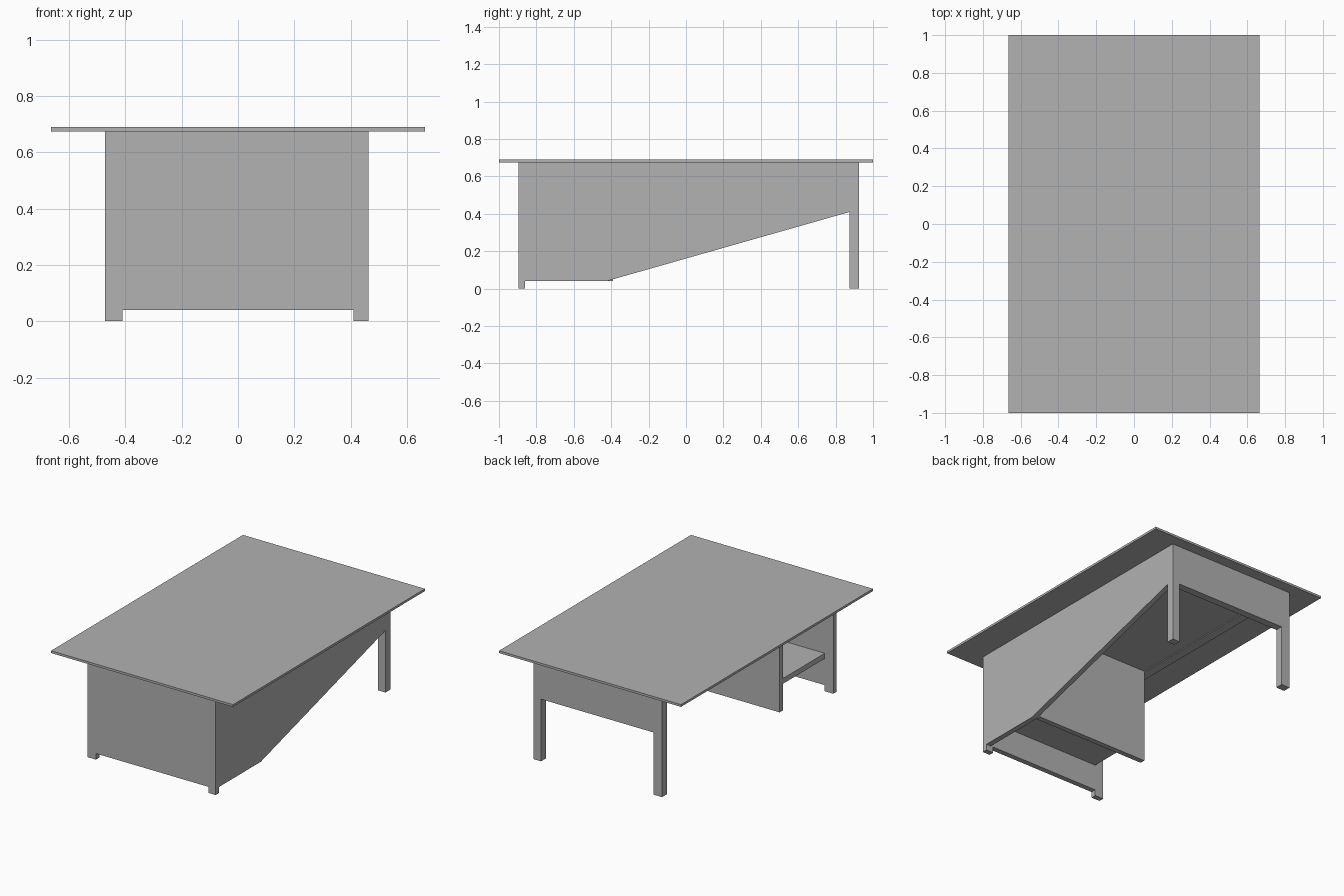
import bpy
import bmesh
from mathutils import Vector

cube = bpy.data.objects.get("Cube")
if cube:
    bpy.data.objects.remove(cube, do_unlink=True)

GREY = (0.445, 0.445, 0.445, 1)
grey = bpy.data.materials.new("plain_grey")
grey.use_nodes = True
grey.diffuse_color = GREY
grey.node_tree.nodes["Principled BSDF"].inputs["Base Color"].default_value = GREY


def board(name, profile, axis, start, end):
    """Extrude a flat outline along x, y or z; the outline uses the other two axes in order."""
    bm = bmesh.new()
    verts = []
    for a, b in profile:
        co = [a, b]
        co.insert("xyz".index(axis), start)
        verts.append(bm.verts.new(co))
    face = bm.faces.new(verts)
    grown = bmesh.ops.extrude_face_region(bm, geom=[face])["geom"]
    shift = Vector([end - start if c == axis else 0 for c in "xyz"])
    bmesh.ops.translate(bm, vec=shift, verts=[g for g in grown if isinstance(g, bmesh.types.BMVert)])
    bmesh.ops.recalc_face_normals(bm, faces=bm.faces)
    mesh = bpy.data.meshes.new(name)
    bm.to_mesh(mesh)
    bm.free()
    mesh.materials.append(grey)
    obj = bpy.data.objects.new(name, mesh)
    bpy.context.collection.objects.link(obj)
    return obj


def rect(a0, a1, b0, b1):
    return [(a0, b0), (a1, b0), (a1, b1), (a0, b1)]


def footed(notch):
    """Outline in x and z of an upright board with a foot at each end."""
    return [(RIGHT, 0), (-INNER, 0), (-INNER, notch), (INNER, notch),
            (INNER, 0), (LEFT, 0), (LEFT, UNDER), (RIGHT, UNDER)]


TOP, UNDER = 0.69, 0.675
RIGHT, LEFT, INNER = -0.473, 0.464, 0.41
FRONT, FRONT_IN = -0.895, -0.86
BACK_IN, BACK = 0.875, 0.925
PANEL_IN = 0.429
CLEAR, ARCH = 0.04, 0.41

# Table top
board("table_top", rect(-0.664, 0.664, -1, 1), "z", UNDER, TOP)

# Front board with short feet, back apron with long legs
board("front_board", footed(CLEAR), "y", FRONT, FRONT_IN)
board("back_apron_and_legs", footed(ARCH), "y", BACK_IN, BACK)

# Closed side with a rising lower edge
board("left_side_panel",
      [(FRONT_IN, CLEAR), (-0.425, CLEAR), (BACK_IN, ARCH), (BACK_IN, UNDER), (FRONT_IN, UNDER)],
      "x", PANEL_IN, LEFT)

# Divider and shelf of the open compartment
board("divider", rect(-INNER, PANEL_IN, CLEAR, UNDER), "y", -0.425, -0.39)
board("shelf", rect(-INNER, PANEL_IN, FRONT_IN, -0.425), "z", 0.215, 0.25)

# Thin strip under the top along the open side
board("right_top_strip", rect(RIGHT, -INNER, FRONT_IN, BACK_IN), "z", UNDER - 0.006, UNDER)
